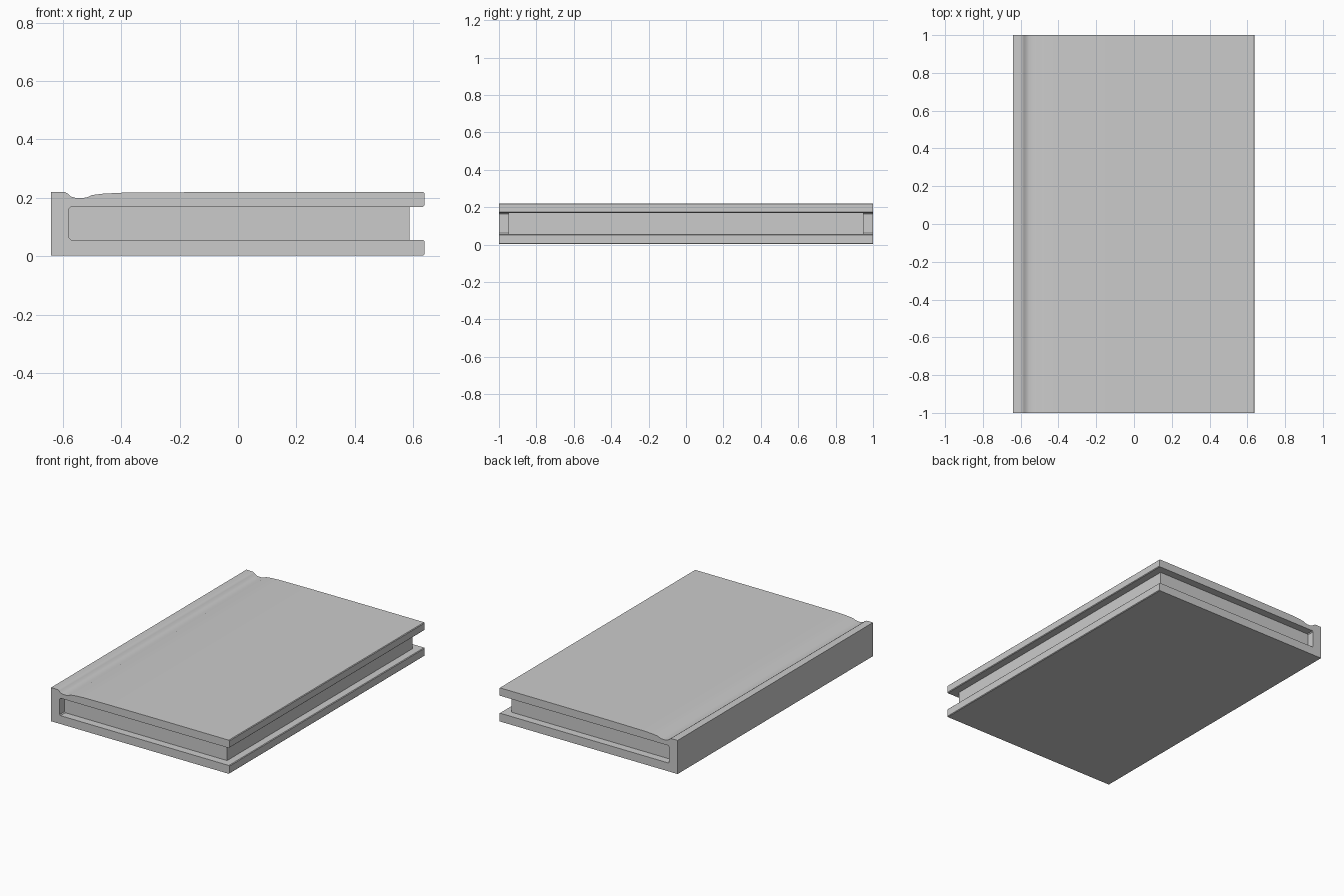
import bpy, bmesh

if "Cube" in bpy.data.objects:
    bpy.data.objects.remove(bpy.data.objects["Cube"])


def extrude_profile(name, points, half_length):
    """Extrude an (x, z) outline symmetrically along y."""
    bm = bmesh.new()
    face = bm.faces.new([bm.verts.new((x, -half_length, z)) for x, z in points])
    result = bmesh.ops.extrude_face_region(bm, geom=[face])
    verts = [g for g in result["geom"] if isinstance(g, bmesh.types.BMVert)]
    bmesh.ops.translate(bm, verts=verts, vec=(0, 2 * half_length, 0))
    bmesh.ops.recalc_face_normals(bm, faces=bm.faces)
    mesh = bpy.data.meshes.new(name)
    bm.to_mesh(mesh)
    bm.free()
    obj = bpy.data.objects.new(name, mesh)
    bpy.context.collection.objects.link(obj)
    bpy.ops.object.select_all(action="DESELECT")
    obj.select_set(True)
    bpy.context.view_layer.objects.active = obj
    bpy.ops.object.shade_smooth_by_angle(angle=0.5)
    return obj


# Cover: one C-shaped wrap with spine, hinge groove and two boards
R, Z0, LOW, HIGH, TOP = 0.638, 0.002, 0.056, 0.169, 0.22
c = 0.004
bottom = [(-0.64, Z0), (R - c, Z0), (R, Z0 + c), (R, LOW - c), (R - c, LOW)]
inside = [(-0.572, LOW), (-0.578, LOW + 0.006),
          (-0.578, HIGH - 0.006), (-0.572, HIGH)]
top = [(R - c, HIGH), (R, HIGH + c), (R, TOP - c), (R - c, TOP),
       (0.2, TOP), (-0.15, 0.219), (-0.4, 0.217), (-0.46, 0.214), (-0.5, 0.209)]
groove = [(-0.515, 0.202), (-0.53, 0.199), (-0.555, 0.199), (-0.572, 0.204),
          (-0.582, 0.213), (-0.592, 0.219), (-0.605, TOP), (-0.64, TOP)]
extrude_profile("cover", bottom + inside + top + groove, 1.0)

# Page block: set back from the cover on three sides, seated slightly into it
pages = [(-0.6, LOW - 0.01), (0.587, LOW - 0.01),
         (0.587, HIGH + 0.01), (-0.6, HIGH + 0.01)]
extrude_profile("pages", pages, 0.95)
